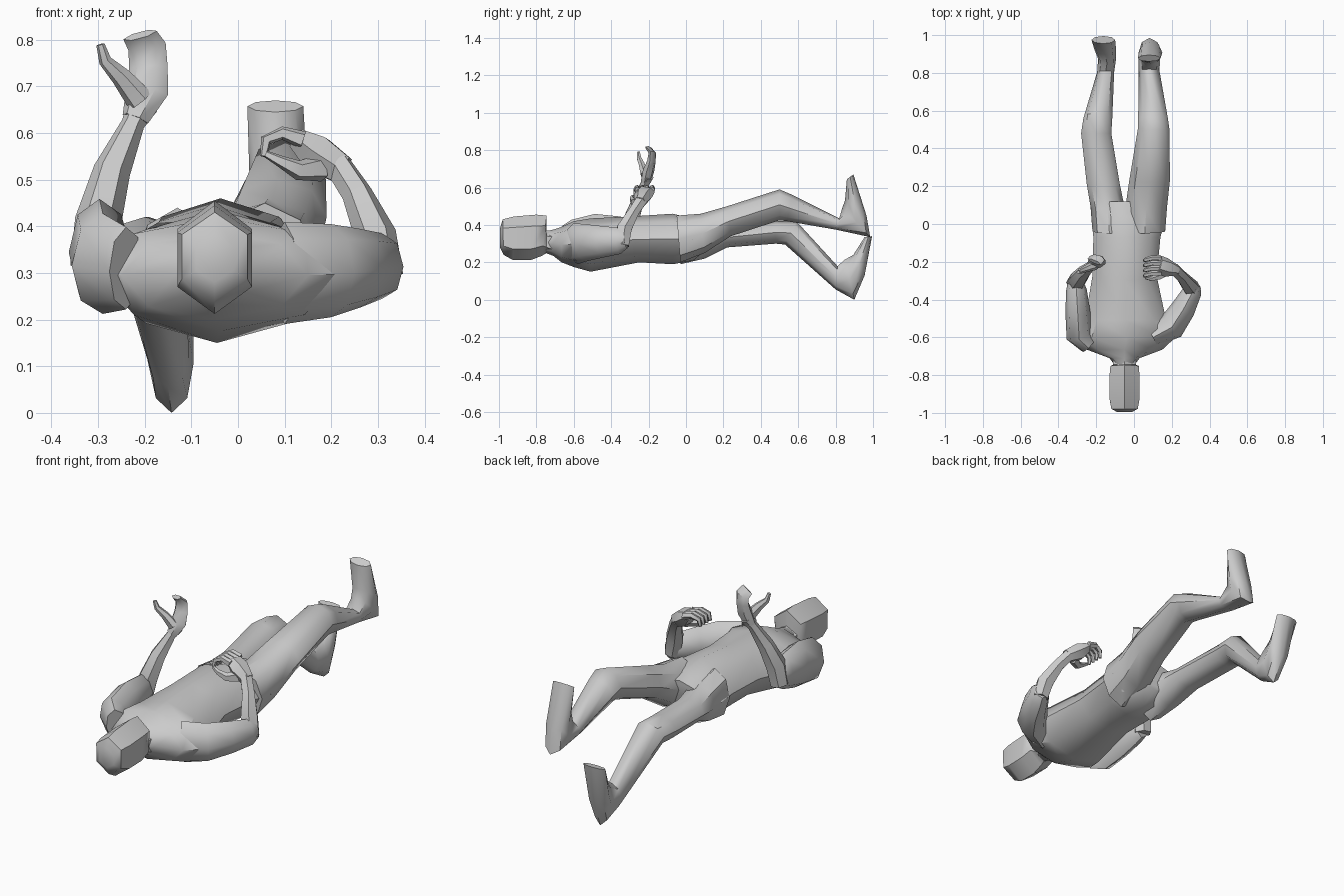
import bpy, bmesh, math
from mathutils import Vector


def skin(name, rings):
    """Bridge a list of equal-length point rings into a closed smooth body."""
    bm = bmesh.new()
    loops = [[bm.verts.new(p) for p in r] for r in rings]
    n = len(loops[0])
    for a, b in zip(loops, loops[1:]):
        for i in range(n):
            j = (i + 1) % n
            bm.faces.new((a[i], a[j], b[j], b[i]))
    bm.faces.new(loops[0])
    bm.faces.new(loops[-1])
    bmesh.ops.recalc_face_normals(bm, faces=bm.faces)
    me = bpy.data.meshes.new(name)
    bm.to_mesh(me)
    bm.free()
    ob = bpy.data.objects.new(name, me)
    bpy.context.collection.objects.link(ob)
    bpy.ops.object.select_all(action='DESELECT')
    ob.select_set(True)
    bpy.context.view_layer.objects.active = ob
    bpy.ops.object.shade_smooth_by_angle(angle=math.radians(45))
    return ob


def profile(name, rows, n=8):
    """Rows: x range, then upper (y, z) and lower (y, z) side-view points."""
    rings = []
    angs = [math.pi / 2 + 2 * math.pi * i / n for i in range(n)]
    cmax = max(math.cos(a) for a in angs)
    for x0, x1, ya, za, yb, zb in rows:
        mid = Vector(((x0 + x1) / 2, (ya + yb) / 2, (za + zb) / 2))
        up = Vector((0, (ya - yb) / 2, (za - zb) / 2))
        rings.append([mid + Vector(((x1 - x0) / 2 * math.cos(a) / cmax, 0, 0))
                      + up * math.sin(a) for a in angs])
    return skin(name, rings)


def tube(name, rows, side, n=6):
    """Rows: centre x, y, z, radius along side, radius across side."""
    pts = [Vector(r[:3]) for r in rows]
    rings = []
    for i, r in enumerate(rows):
        d = (pts[min(i + 1, len(pts) - 1)] - pts[max(i - 1, 0)]).normalized()
        s = Vector(side)
        u = (s - d * s.dot(d)).normalized()
        v = d.cross(u)
        rings.append([pts[i] + u * r[3] * math.cos(2 * math.pi * k / n)
                      + v * r[4] * math.sin(2 * math.pi * k / n) for k in range(n)])
    return skin(name, rings)


# Head with flat chin, and neck
profile("head", [
    (-.09, -.01, -.995, .38, -.995, .28),
    (-.12, .02, -.98, .43, -.975, .24),
    (-.13, .03, -.92, .445, -.925, .212),
    (-.13, .03, -.80, .455, -.83, .212),
    (-.125, .025, -.745, .45, -.77, .235),
    (-.11, .01, -.745, .37, -.745, .25),
    (-.11, .01, -.70, .37, -.70, .23)], 6)

# Torso from neck to hips
profile("torso", [
    (-.10, .00, -.75, .365, -.75, .25),
    (-.13, .03, -.71, .375, -.71, .235),
    (-.25, .15, -.665, .39, -.665, .20),
    (-.30, .22, -.60, .42, -.60, .175),
    (-.26, .17, -.51, .435, -.51, .15),
    (-.22, .12, -.30, .445, -.25, .20),
    (-.215, .14, -.07, .46, -.07, .19),
    (-.225, .165, .03, .435, .04, .21),
    (-.16, .07, .12, .42, .11, .27)])

# Legs ending in upright feet
profile("raised_leg", [
    (-.05, .165, -.05, .45, -.03, .20),
    (-.045, .175, .08, .46, .10, .25),
    (-.025, .19, .22, .50, .24, .34),
    (.02, .188, .50, .59, .50, .425),
    (.022, .18, .57, .56, .54, .42),
    (.025, .135, .82, .435, .80, .375),
    (.025, .14, .835, .49, .985, .335),
    (.025, .15, .85, .53, .965, .45),
    (.02, .14, .86, .645, .895, .67)])
profile("lowered_leg", [
    (-.22, -.04, -.05, .44, -.03, .19),
    (-.23, -.05, .08, .41, .10, .22),
    (-.25, -.075, .20, .385, .22, .28),
    (-.28, -.12, .48, .42, .48, .30),
    (-.268, -.115, .59, .42, .53, .295),
    (-.195, -.105, .81, .18, .80, .055),
    (-.19, -.095, .85, .215, .90, .00),
    (-.21, -.095, .895, .24, .955, .13),
    (-.225, -.10, .955, .335, .995, .34)])

# Bent arm with raised hand
tube("upper_arm_a", [
    (-.24, -.64, .31, .05, .09), (-.29, -.59, .32, .07, .11),
    (-.297, -.47, .345, .066, .115), (-.305, -.35, .355, .055, .09),
    (-.31, -.30, .345, .04, .06)], (1, 0, 0), 8)
tube("forearm_a", [
    (-.315, -.31, .31, .045, .045), (-.30, -.30, .41, .05, .05),
    (-.27, -.26, .52, .04, .038), (-.225, -.22, .62, .025, .025),
    (-.205, -.20, .66, .035, .03)], (1, 0, 0))
tube("raised_palm", [
    (-.22, -.215, .63, .03, .028), (-.195, -.20, .69, .047, .03),
    (-.192, -.185, .74, .042, .022), (-.195, -.18, .785, .042, .018),
    (-.21, -.20, .81, .04, .012)], (1, -.2, 0))
tube("raised_thumb", [
    (-.21, -.22, .67, .03, .025), (-.25, -.235, .72, .022, .018),
    (-.285, -.25, .755, .014, .014), (-.295, -.255, .79, .009, .009)], (1, 0, 0))

# Bent arm with hand over the belly
tube("upper_arm_b", [
    (.10, -.59, .30, .06, .11), (.20, -.54, .305, .075, .10),
    (.26, -.45, .31, .065, .085), (.31, -.355, .315, .05, .07),
    (.325, -.32, .32, .03, .045)], (1, 0, 0), 8)
tube("forearm_b", [
    (.315, -.34, .29, .04, .04), (.295, -.33, .38, .045, .045),
    (.255, -.28, .47, .033, .033), (.215, -.24, .53, .03, .035)], (1, 0, 0))
tube("bent_palm", [
    (.225, -.245, .52, .03, .035), (.17, -.23, .555, .05, .045),
    (.13, -.215, .585, .05, .026)], (0, 1, 0))
# Curled fingers and thumb
for i in range(4):
    y = -.18 - i * .027
    tube(f"finger_{i + 1}", [
        (.14, y, .585, .015, .02), (.095, y, .60, .014, .015),
        (.06, y - .01, .585, .012, .013), (.055, y - .015, .55, .008, .008)], (0, 1, 0), 5)
tube("bent_thumb", [
    (.18, -.25, .525, .025, .03), (.13, -.28, .52, .018, .022),
    (.09, -.29, .54, .013, .013), (.06, -.285, .555, .008, .008)], (0, 1, 0), 5)
